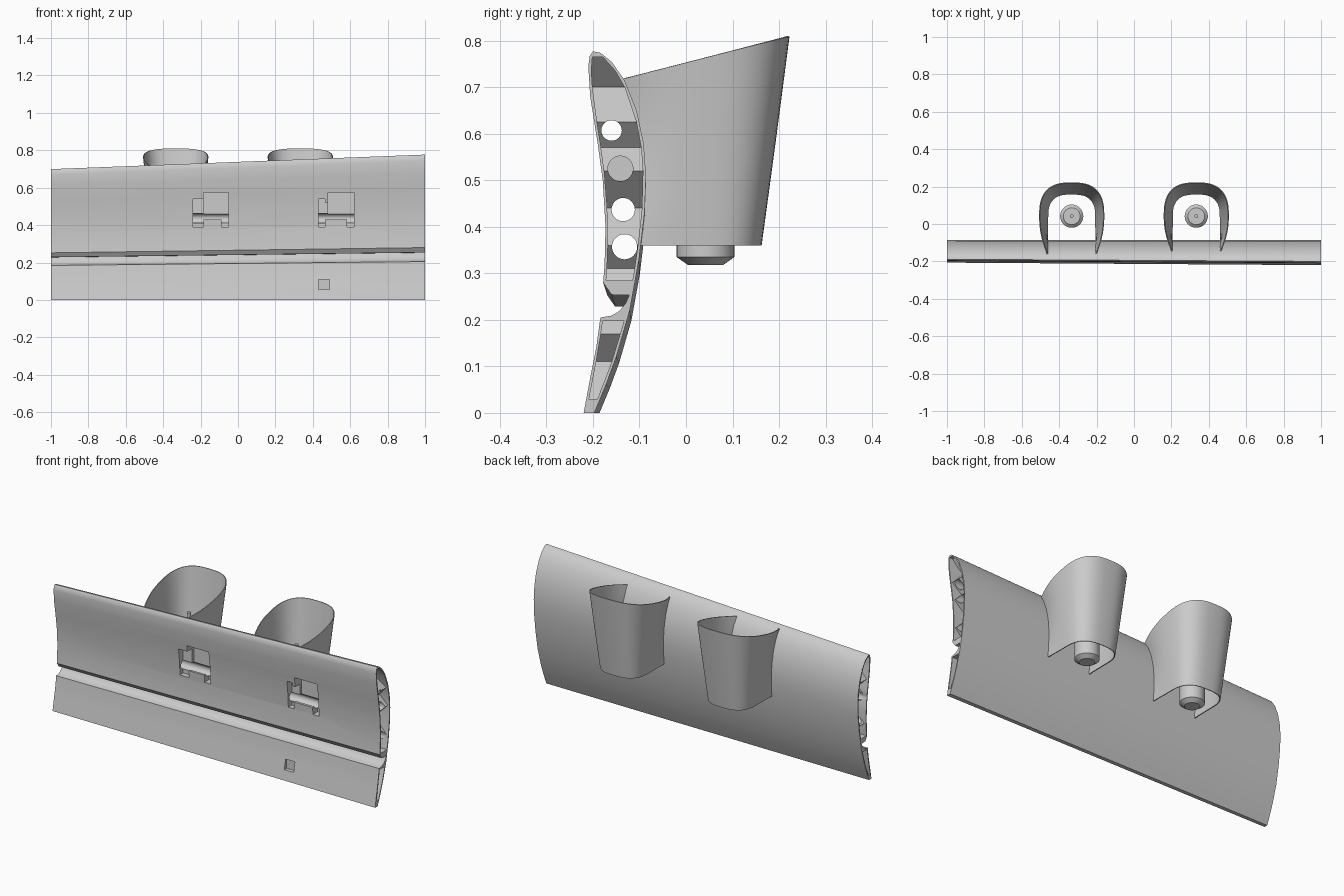
import bpy, bmesh, math

cube = bpy.data.objects.get("Cube")
if cube:
    bpy.data.objects.remove(cube, do_unlink=True)

grey = bpy.data.materials.new("plain_grey")
grey.use_nodes = True
grey.diffuse_color = (0.6, 0.6, 0.6, 1)
grey.node_tree.nodes["Principled BSDF"].inputs["Base Color"].default_value = (0.6, 0.6, 0.6, 1)

# Wing section at the wide end, as (y, z)
FRONT_UP = [(-0.2, 0.777), (-0.207, 0.767), (-0.21, 0.745), (-0.206, 0.68), (-0.19, 0.58),
            (-0.179, 0.5), (-0.173, 0.4), (-0.175, 0.32), (-0.178, 0.28)]
GROOVE = [(-0.16, 0.254), (-0.122, 0.253), (-0.13, 0.235), (-0.143, 0.219), (-0.16, 0.209)]
FRONT_LOW = [(-0.184, 0.205), (-0.193, 0.14), (-0.205, 0.08), (-0.22, 0)]
BACK = [(-0.197, 0), (-0.172, 0.06), (-0.15, 0.12), (-0.121, 0.22), (-0.101, 0.33), (-0.089, 0.43),
        (-0.086, 0.51), (-0.091, 0.58), (-0.106, 0.65), (-0.132, 0.715), (-0.16, 0.755), (-0.184, 0.774)]
FRONT = (FRONT_UP + FRONT_LOW)[::-1]
REF_Y = -0.085


def taper(x):
    return 0.95 + 0.05 * x


def scaled(y, x):
    return REF_Y + (y - REF_Y) * taper(x)


def side_y(side, x, z):
    """y of a wing surface at the given x and z"""
    z /= taper(x)
    for (ya, za), (yb, zb) in zip(side, side[1:]):
        if z <= zb:
            return scaled(ya + (yb - ya) * (z - za) / (zb - za), x)
    return scaled(side[-1][0], x)


def make(name, rings, closed=True, caps=True, smooth=True):
    """Skin a list of rings of points into one object"""
    bm = bmesh.new()
    rows = [[bm.verts.new(p) for p in ring] for ring in rings]
    n = len(rows[0])
    for a, b in zip(rows, rows[1:]):
        for i in range(n if closed else n - 1):
            j = (i + 1) % n
            bm.faces.new((a[i], a[j], b[j], b[i]))
    if caps:
        bm.faces.new(rows[0])
        bm.faces.new(rows[-1])
    bmesh.ops.recalc_face_normals(bm, faces=bm.faces)
    mesh = bpy.data.meshes.new(name)
    bm.to_mesh(mesh)
    bm.free()
    mesh.materials.append(grey)
    ob = bpy.data.objects.new(name, mesh)
    bpy.context.collection.objects.link(ob)
    if smooth:
        soften(ob)
    return ob


def soften(ob):
    bpy.ops.object.select_all(action='DESELECT')
    ob.select_set(True)
    bpy.context.view_layer.objects.active = ob
    bpy.ops.object.shade_smooth_by_angle(angle=math.radians(32))


def cut(target, cutter):
    mod = target.modifiers.new("cut", 'BOOLEAN')
    mod.operation = 'DIFFERENCE'
    mod.solver = 'EXACT'
    mod.object = cutter
    bpy.context.view_layer.objects.active = target
    bpy.ops.object.modifier_apply(modifier=mod.name)
    bpy.data.objects.remove(cutter, do_unlink=True)


def box(x0, x1, y0, y1, z0, z1):
    return make("box_cutter", [[(x0, y0, z), (x1, y0, z), (x1, y1, z), (x0, y1, z)]
                               for z in (z0, z1)], smooth=False)


def circle(r, n=32):
    return [(r * math.cos(2 * math.pi * i / n), r * math.sin(2 * math.pi * i / n)) for i in range(n)]


# Wing
loop = FRONT_UP + GROOVE + FRONT_LOW + BACK
wing = make("wing", [[(x, scaled(y, x), z * taper(x)) for y, z in loop] for x in (-1, 1)], smooth=False)

# Open wing ends with zigzag bracing inside, as (height, depth)
upper_cells = [(0.285, 0.04), (0.31, 0.06), (0.36, 0.01), (0.44, 0.09), (0.52, 0.01), (0.57, 0.06),
               (0.625, 0.01), (0.70, 0.085), (0.735, 0.05), (0.765, 0.02)]
lower_cells = [(0.03, 0.02), (0.11, 0.10), (0.17, 0.04), (0.197, 0.07)]
for end in (-1, 1):
    for cells in (upper_cells, lower_cells):
        rings = []
        for z, depth in cells:
            z *= taper(end)
            a, b = side_y(FRONT, end, z) + 0.006, side_y(BACK, end, z) - 0.006
            xi, xo = end * (1 - depth), end * 1.1
            rings.append([(xi, a, z), (xo, a, z), (xo, b, z), (xi, b, z)])
        cut(wing, make("cell_cutter", rings, smooth=False))

# Spar holes running the whole span
for y, z, r in ((-0.16, 0.607, 0.022), (-0.135, 0.437, 0.025), (-0.132, 0.357, 0.027)):
    cut(wing, make("spar_cutter", [[(x, y + a, z + b) for a, b in circle(r)] for x in (-1.2, 1.2)],
                   smooth=False))

# Blind spar sockets
for end in (-1, 1):
    cut(wing, make("socket_cutter", [[(x * end, -0.141 + a, 0.525 * taper(end) + b) for a, b in circle(0.027)]
                                     for x in (0.85, 1.2)], smooth=False))

# Stepped pockets in the front skin, plus a small shallow hatch
for x0, x1, tab0, tab1 in ((-0.185, -0.05, -0.24, -0.185), (0.48, 0.62, 0.43, 0.465)):
    cut(wing, box(x0, x1, -0.3, -0.125, 0.43, 0.575))
    cut(wing, box(tab0, tab1, -0.3, -0.14, 0.39, 0.54))
    cut(wing, box(tab1 - 0.01, x0 + 0.01, -0.3, -0.14, 0.43, 0.52))
    cut(wing, box(x1 - 0.038, x1, -0.3, -0.13, 0.39, 0.44))
cut(wing, box(0.43, 0.488, -0.3, -0.185, 0.055, 0.11))
soften(wing)


def power(v, p):
    return math.copysign(abs(v) ** p, v)


# Ducts behind the wing, each a U-shaped flared wall with a slanted rim
def duct(name, cx):
    rings = []
    for level in range(13):
        s = level / 12
        half, rear, mid = 0.128 + 0.044 * s, 0.16 + 0.06 * s, 0.035
        foot = side_y(BACK, cx, 0.36 + 0.345 * s) - 0.006
        arm = [(half - (half - 0.13) * u * u, mid + (foot - mid) * u) for u in (1, 0.8, 0.6, 0.4, 0.2)]
        arc = [(half * power(math.cos(t), 0.72), mid + (rear - mid) * power(math.sin(t), 0.72))
               for t in (math.pi * i / 28 for i in range(29))]
        outline = arm + arc + [(-x, y) for x, y in arm[::-1]]
        rings.append([(cx + x, y, 0.36 + s * (0.393 + 0.257 * y)) for x, y in outline])
    ob = make(name, rings, closed=False, caps=False, smooth=False)
    wall = ob.modifiers.new("wall", 'SOLIDIFY')
    wall.thickness = 0.005
    wall.offset = 0
    bpy.context.view_layer.objects.active = ob
    bpy.ops.object.modifier_apply(modifier=wall.name)
    soften(ob)


# Motors with a shaft, turned from a profile of (radius, height)
MOTOR = [(0.038, 0.318), (0.062, 0.335), (0.062, 0.47), (0.045, 0.485), (0.01, 0.485), (0.01, 0.635)]
for side, cx in (("right", -0.333), ("left", 0.333)):
    duct(side + "_duct", cx)
    make(side + "_motor", [[(cx + a, 0.042 + b, z) for a, b in circle(r)] for r, z in MOTOR])
